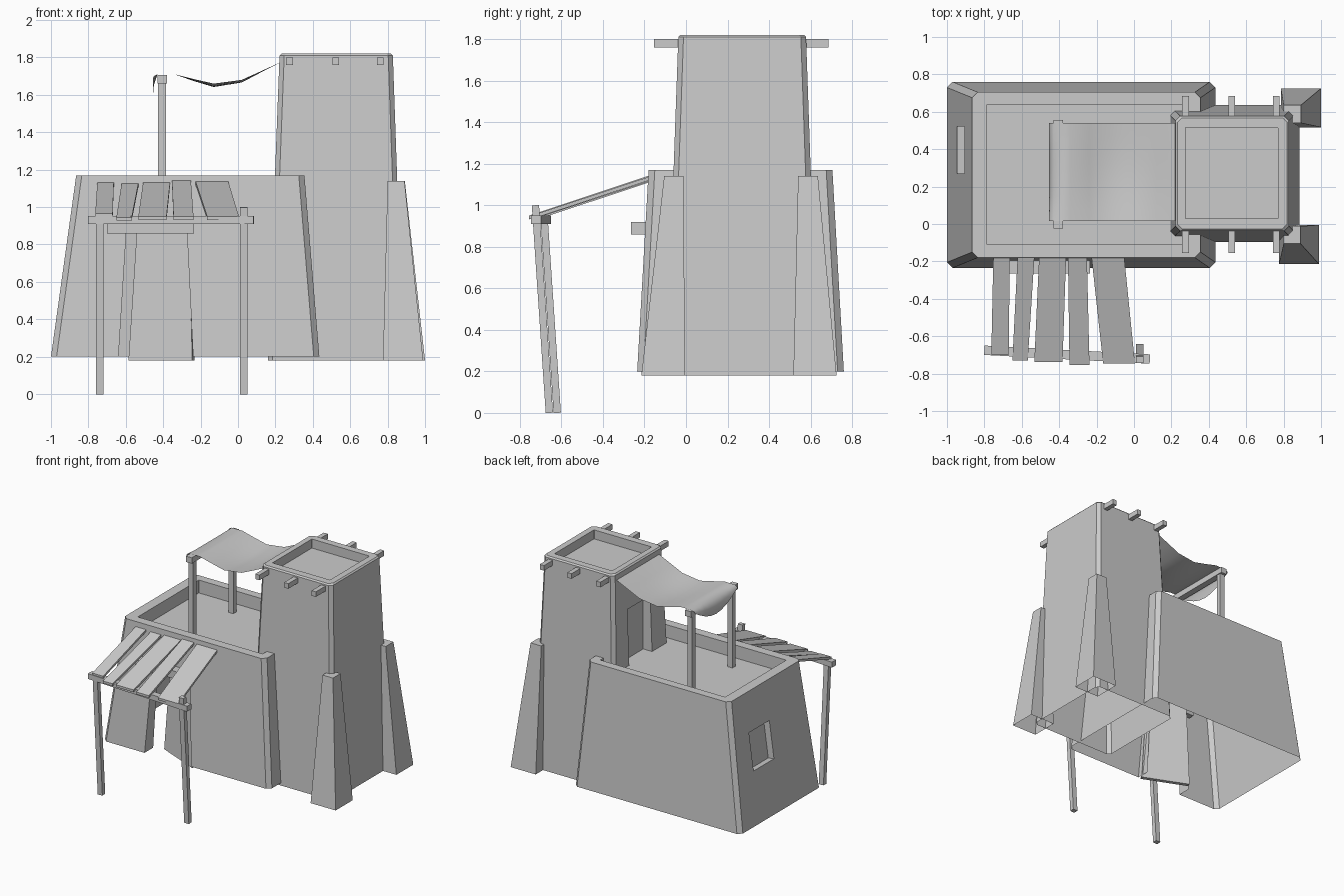
import bpy, bmesh, math
from mathutils import Vector, Matrix

if "Cube" in bpy.data.objects:
    bpy.data.objects.remove(bpy.data.objects["Cube"])


def finish(name, bm):
    bmesh.ops.recalc_face_normals(bm, faces=bm.faces)
    me = bpy.data.meshes.new(name)
    bm.to_mesh(me)
    bm.free()
    ob = bpy.data.objects.new(name, me)
    bpy.context.collection.objects.link(ob)
    return ob


def rect(x0, x1, y0, y1, z, c=0.0):
    """Rectangle ring, with cut corners when c > 0."""
    if c == 0:
        return [(x0, y0, z), (x1, y0, z), (x1, y1, z), (x0, y1, z)]
    return [(x0 + c, y0, z), (x1 - c, y0, z), (x1, y0 + c, z), (x1, y1 - c, z),
            (x1 - c, y1, z), (x0 + c, y1, z), (x0, y1 - c, z), (x0, y0 + c, z)]


def loft(name, rings, bottom=True):
    """Skin consecutive rings and cap the ends."""
    bm = bmesh.new()
    vs = [[bm.verts.new(p) for p in r] for r in rings]
    n = len(rings[0])
    for a, b in zip(vs, vs[1:]):
        for i in range(n):
            j = (i + 1) % n
            bm.faces.new((a[i], a[j], b[j], b[i]))
    bm.faces.new(vs[-1])
    if bottom:
        bm.faces.new(vs[0])
    return finish(name, bm)


def box(name, x0, x1, y0, y1, z0, z1):
    return loft(name, [rect(x0, x1, y0, y1, z0), rect(x0, x1, y0, y1, z1)])


def bar(name, a, b, w, h):
    """Box beam from a to b, w wide and h high."""
    a, b = Vector(a), Vector(b)
    d = (b - a).normalized()
    ref = Vector((0, 0, 1)) if abs(d.z) < 0.8 else Vector((0, 1, 0))
    s = d.cross(ref).normalized()
    u = s.cross(d)
    ring = lambda p: [p + s * w / 2 * i + u * h / 2 * j
                      for i, j in ((-1, -1), (1, -1), (1, 1), (-1, 1))]
    return loft(name, [ring(a), ring(b)])


def cut(ob, cutter):
    m = ob.modifiers.new("cut", 'BOOLEAN')
    m.object = cutter
    m.solver = 'EXACT'
    bpy.context.view_layer.objects.active = ob
    bpy.ops.object.modifier_apply(modifier=m.name)
    bpy.data.objects.remove(cutter)


def drop_faces(ob, test):
    bm = bmesh.new()
    bm.from_mesh(ob.data)
    bmesh.ops.delete(bm, geom=[f for f in bm.faces if test(f)], context='FACES')
    bm.to_mesh(ob.data)
    bm.free()


# main house: sloped walls, sunken roof terrace
house = loft("house_walls", [
    rect(-1.0, 0.435, -0.235, 0.76, 0.2, 0.03),
    rect(-0.865, 0.355, -0.18, 0.705, 1.17, 0.03),
    rect(-0.785, 0.29, -0.11, 0.64, 1.17, 0.002),
    rect(-0.785, 0.29, -0.11, 0.64, 1.07, 0.002)])
door_shape = [(-0.645, 0.1), (-0.235, 0.1), (-0.273, 0.87), (-0.597, 0.87)]
cut(house, loft("door_cutter", [[(x, y, z) for x, z in door_shape] for y in (-0.4, -0.13)]))
window = box("window_cutter", -0.05, 0.05, -0.125, 0.125, -0.145, 0.145)
window.data.transform(Matrix.Translation((-0.926, 0.395, 0.735)) @ Matrix.Rotation(0.138, 4, 'Y'))
cut(house, window)
# hollow underside and open doorway
drop_faces(house, lambda f: all(v.co.z < 0.21 for v in f.verts)
           or all(abs(v.co.y + 0.13) < 0.002 for v in f.verts))

# lintel and door standing ajar
box("door_lintel", -0.70, -0.235, -0.265, -0.15, 0.86, 0.92)
door = loft("door", [rect(-0.37, 0, 0, 0.03, 0.18), rect(-0.335, -0.03, 0.03, 0.06, 0.86)])
door.data.transform(Matrix.Translation((-0.245, -0.215, 0)) @ Matrix.Rotation(math.radians(-23), 4, 'Z'))

# tower with sunken top and a door to the terrace
tower = loft("tower", [
    rect(0.16, 0.885, -0.095, 0.635, 0.18, 0.025),
    rect(0.222, 0.828, -0.037, 0.578, 1.81, 0.025),
    rect(0.232, 0.818, -0.027, 0.568, 1.82, 0.025),
    rect(0.275, 0.77, 0.03, 0.515, 1.82, 0.002),
    rect(0.275, 0.77, 0.03, 0.515, 1.75, 0.002)])
cut(tower, box("terrace_door_cutter", 0.1, 0.27, 0.14, 0.42, 1.06, 1.5))
drop_faces(tower, lambda f: all(v.co.z < 0.19 for v in f.verts))

# corner buttresses
loft("buttress_front", [rect(0.775, 0.99, -0.215, -0.005, 0.18),
                        rect(0.80, 0.89, -0.105, -0.012, 1.14)], False)
loft("buttress_back", [rect(0.785, 1.0, 0.517, 0.725, 0.18),
                       rect(0.80, 0.892, 0.54, 0.635, 1.14)], False)

# roof poles sticking out of the tower
for i, x in enumerate((0.275, 0.523, 0.76)):
    box(f"tower_pole_front_{i}", x - 0.018, x + 0.018, -0.155, 0.0, 1.76, 1.80)
    box(f"tower_pole_back_{i}", x - 0.018, x + 0.018, 0.54, 0.685, 1.76, 1.80)

# terrace awning frame
for i, y in enumerate((0.02, 0.515)):
    box(f"awning_post_{i}", -0.427, -0.386, y - 0.02, y + 0.02, 1.07, 1.67)
box("awning_beam", -0.43, -0.38, -0.025, 0.555, 1.66, 1.705)

# awning cloth: sagging sheet with a hanging flap
profile = [(-0.455, 1.69, 0.10), (-0.45, 1.70, 0.05), (-0.43, 1.71, 0), (-0.34, 1.71, 0),
           (-0.24, 1.685, 0.01), (-0.13, 1.66, 0.018), (0.02, 1.68, 0.014),
           (0.12, 1.725, 0.006), (0.23, 1.775, 0)]
bm = bmesh.new()
N = 8
grid = [[bm.verts.new((x, 0.015 + 0.525 * j / N, z - s * math.sin(math.pi * j / N)))
         for j in range(N + 1)] for x, z, s in profile]
for a, b in zip(grid, grid[1:]):
    for j in range(N):
        bm.faces.new((a[j], b[j], b[j + 1], a[j + 1])).smooth = True
finish("awning_cloth", bm)

# porch posts and beam
bar("porch_post_left", (-0.74, -0.62, 0), (-0.74, -0.682, 0.92), 0.04, 0.035)
bar("porch_post_right", (0.03, -0.658, 0), (0.03, -0.725, 1.0), 0.04, 0.035)
bar("porch_beam", (-0.80, -0.675, 0.93), (0.085, -0.722, 0.93), 0.05, 0.042)

# porch roof planks: front left/right x, back left/right x, front y, front z, back z
planks = [(-0.763, -0.67, -0.752, -0.664, -0.70, 0.965, 1.135),
          (-0.65, -0.568, -0.622, -0.532, -0.73, 0.945, 1.13),
          (-0.533, -0.382, -0.507, -0.363, -0.738, 0.95, 1.135),
          (-0.345, -0.238, -0.353, -0.252, -0.755, 0.95, 1.145),
          (-0.165, 0.005, -0.228, -0.053, -0.745, 0.95, 1.14)]
for i, (a, b, c, d, y, z0, z1) in enumerate(planks):
    t = 0.018
    loft(f"porch_plank_{i}", [
        [(a, y, z0 - t), (b, y, z0 - t), (b, y, z0), (a, y, z0)],
        [(c, -0.17, z1 - t), (d, -0.17, z1 - t), (d, -0.17, z1), (c, -0.17, z1)]])
